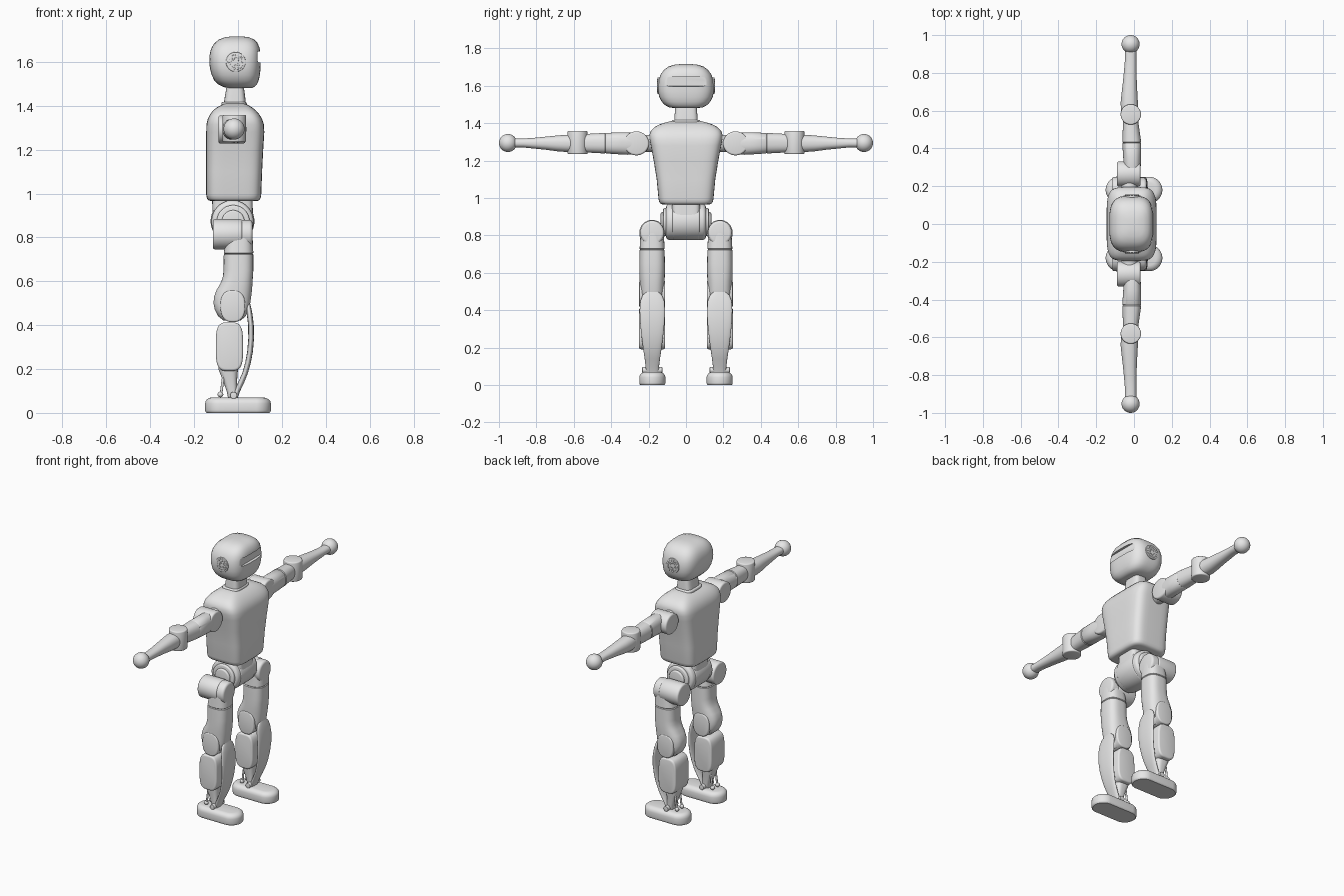
import bpy, bmesh, math
from mathutils import Vector

cube = bpy.data.objects.get("Cube")
if cube:
    bpy.data.objects.remove(cube, do_unlink=True)

# One plain grey for the whole figure
grey = bpy.data.materials.new("plain grey")
grey.use_nodes = True
grey.diffuse_color = (0.8, 0.8, 0.8, 1)
grey.node_tree.nodes["Principled BSDF"].inputs["Base Color"].default_value = (0.8, 0.8, 0.8, 1)

parts = []
STADIUM = 0


def outline(ru, rv, n, count=48):
    """Closed section: superellipse of power n, or a stadium."""
    pts = []
    for i in range(count):
        a = 2 * math.pi * (i + 0.5) / count
        c, s = math.cos(a), math.sin(a)
        if n == STADIUM:
            pts.append((rv * c + math.copysign(ru - rv, c), rv * s))
        else:
            pts.append((math.copysign(abs(c) ** (2 / n), c) * ru,
                        math.copysign(abs(s) ** (2 / n), s) * rv))
    return pts


def finish(name, bm):
    bmesh.ops.recalc_face_normals(bm, faces=bm.faces)
    me = bpy.data.meshes.new(name)
    bm.to_mesh(me)
    bm.free()
    me.materials.append(grey)
    ob = bpy.data.objects.new(name, me)
    bpy.context.collection.objects.link(ob)
    parts.append(ob)
    return ob


def loft(name, axis, rows, n=2, side=1):
    """Skin through rows (t, cu, cv, ru, rv); side -1 mirrors across y."""
    bm = bmesh.new()
    rings = []
    for t, cu, cv, ru, rv in rows:
        ring = []
        for u, v in outline(ru, rv, n):
            u, v = u + cu, v + cv
            x, y, z = {"X": (t, u, v), "Y": (u, t, v), "Z": (u, v, t)}[axis]
            ring.append(bm.verts.new((x, y * side, z)))
        rings.append(ring)
    for a, b in zip(rings, rings[1:]):
        for i in range(len(a)):
            j = (i + 1) % len(a)
            bm.faces.new((a[i], a[j], b[j], b[i]))
    bm.faces.new(rings[0])
    bm.faces.new(rings[-1])
    return finish(name, bm)


def slab(name, axis, t0, t1, cu, cv, ru, rv, n=2, edge=0.008, side=1):
    """Straight prism or cylinder with rounded rims."""
    rows = [(t0 + edge * (1 - math.sin(a)), cu, cv,
             ru - edge * (1 - math.cos(a)), rv - edge * (1 - math.cos(a)))
            for a in (math.pi / 2, math.pi / 3, math.pi / 6, 0)]
    rows += [(t0 + t1 - r[0],) + r[1:] for r in reversed(rows)]
    return loft(name, axis, rows, n, side)


def ball(name, centre, r, side=1):
    bm = bmesh.new()
    bmesh.ops.create_uvsphere(bm, u_segments=32, v_segments=16, radius=r)
    bmesh.ops.translate(bm, verts=bm.verts,
                        vec=(centre[0], centre[1] * side, centre[2]))
    return finish(name, bm)


def spans(rows):
    """Turn (z, x min, x max, half width) into centred section rows."""
    return [(z, (a + b) / 2, 0, (b - a) / 2, w) for z, a, b, w in rows]


# Head with a recessed visor slot
head = loft("head", "Z", spans([
    (1.48, -.04, .06, .06), (1.485, -.065, .073, .09), (1.497, -.09, .086, .113),
    (1.515, -.108, .094, .13), (1.54, -.12, .1, .143), (1.57, -.128, .103, .149),
    (1.6, -.131, .104, .15), (1.63, -.13, .103, .146), (1.66, -.123, .1, .136),
    (1.685, -.108, .09, .118), (1.702, -.087, .074, .095), (1.712, -.06, .05, .065),
    (1.716, -.03, .02, .03)]), n=3.2)
slot = loft("visor_cutter", "X", [(.088, 0, 1.622, .113, .024), (.16, 0, 1.622, .123, .034)], n=STADIUM)
cut = head.modifiers.new("visor", "BOOLEAN")
cut.operation, cut.object, cut.solver = "DIFFERENCE", slot, "EXACT"
bpy.context.view_layer.objects.active = head
bpy.ops.object.modifier_apply(modifier="visor")
parts.remove(slot)
bpy.data.objects.remove(slot, do_unlink=True)

# Neck and collar
loft("neck", "Z", spans([(1.38, -.068, .035, .064), (1.43, -.062, .034, .062),
                         (1.5, -.05, .025, .056)]), n=4)
slab("collar", "Z", 1.395, 1.418, -.018, 0, .058, .075, n=4)

# Torso
loft("torso", "Z", spans([
    (.965, -.122, .085, .122), (.969, -.134, .096, .135), (.978, -.142, .103, .143),
    (.995, -.145, .106, .147), (1.1, -.145, .11, .157), (1.2, -.145, .115, .173),
    (1.28, -.145, .12, .188), (1.315, -.144, .118, .195), (1.34, -.138, .11, .195),
    (1.36, -.128, .098, .188), (1.378, -.114, .082, .17), (1.392, -.097, .065, .145),
    (1.404, -.075, .045, .11), (1.411, -.055, .025, .08)]), n=5)

# Waist and pelvis drum
loft("waist", "Z", spans([(.85, -.115, .07, .075), (.975, -.118, .066, .076)]), n=6)
slab("pelvis", "Y", -.107, .107, -.025, .872, .096, .097, edge=.02)
slab("pelvis_band", "Y", -.072, .072, -.025, .874, .1, .1, edge=.006)

for label, s in (("left", 1), ("right", -1)):
    # Vented ear disc
    slab(f"{label}_ear", "Y", .14, .152, -.01, 1.6, .045, .045, edge=.003, side=s)
    for ring, count in ((.017, 8), (.032, 14)):
        for i in range(count):
            a = 2 * math.pi * i / count
            slab(f"{label}_ear_stud", "Y", .148, .155, -.01 + ring * math.cos(a),
                 1.6 + ring * math.sin(a), .005, .005, edge=.001, side=s)

    # Arm
    slab(f"{label}_shoulder_axle", "Y", .15, .24, -.025, 1.292, .045, .045, side=s)
    slab(f"{label}_shoulder", "X", -.09, .034, .265, 1.292, .067, .064, edge=.01, side=s)
    loft(f"{label}_upper_arm", "Y", [
        (.25, -.01, 1.29, .04, .052), (.31, -.01, 1.291, .046, .06),
        (.35, -.01, 1.292, .047, .059), (.426, -.012, 1.293, .05, .055),
        (.43, -.012, 1.293, .047, .052), (.434, -.012, 1.293, .05, .055),
        (.49, -.015, 1.293, .045, .052), (.56, -.018, 1.293, .038, .048)], n=2.4, side=s)
    slab(f"{label}_elbow", "Z", 1.234, 1.358, -.017, .58, .054, .054, edge=.007, side=s)
    loft(f"{label}_forearm", "Y", [
        (.58, -.022, 1.293, .045, .048), (.64, -.025, 1.292, .046, .046),
        (.69, -.024, 1.292, .042, .042), (.75, -.022, 1.293, .037, .035),
        (.81, -.02, 1.293, .033, .029), (.87, -.018, 1.294, .03, .024),
        (.93, -.018, 1.294, .03, .024)], n=2.3, side=s)
    ball(f"{label}_hand", (-.018, .952, 1.294), .048, side=s)

    # Hip joint
    slab(f"{label}_hip_axle", "Y", .08, .122, -.022, .872, .075, .075, side=s)
    slab(f"{label}_hip_cap", "Y", .1, .135, -.022, .872, .052, .052, side=s)
    slab(f"{label}_hip_motor", "X", -.115, .02, .181, .814, .069, .069, edge=.01, side=s)
    slab(f"{label}_thigh_top", "X", -.03, .066, .181, .814, .064, .066, edge=.014, side=s)

    # Thigh with a seam groove, swelling back into the knee
    thigh = [(.815, -.05, .066, .062), (.729, -.065, .07, .067), (.725, -.061, .066, .063),
             (.721, -.065, .07, .067), (.65, -.066, .07, .068), (.62, -.069, .068, .068),
             (.59, -.08, .066, .068), (.56, -.098, .064, .067), (.53, -.109, .06, .066),
             (.5, -.112, .056, .065), (.47, -.106, .05, .063), (.44, -.09, .035, .058),
             (.42, -.065, .01, .045)]
    loft(f"{label}_thigh", "Z", [(z, (a + b) / 2, .181, (b - a) / 2, w)
                                 for z, a, b, w in thigh], n=2.8, side=s)
    slab(f"{label}_knee", "Y", .111, .25, -.024, .487, .056, .073, n=2.5, edge=.008, side=s)

    # Calf motor, shin strut and curved front shell
    slab(f"{label}_calf_motor", "Y", .111, .251, -.039, .302, .062, .111, n=3.6, edge=.01, side=s)
    loft(f"{label}_shin", "Z", [
        (.07, -.024, .18, .022, .03), (.1, -.028, .18, .024, .033),
        (.15, -.037, .18, .033, .036), (.2, -.045, .18, .045, .045),
        (.26, -.045, .18, .045, .05)], n=3, side=s)
    loft(f"{label}_shin_shell", "Z", [
        (.07, -.015, .18, .014, .034), (.1, -.004, .18, .014, .036),
        (.14, .015, .18, .014, .041), (.18, .032, .18, .013, .047),
        (.23, .046, .18, .013, .054), (.28, .055, .18, .013, .06),
        (.34, .06, .18, .013, .066), (.4, .059, .18, .013, .068),
        (.45, .053, .18, .013, .064), (.48, .049, .18, .011, .052),
        (.5, .047, .18, .008, .03)], n=2.4, side=s)

    # Ankle axle and push rods
    slab(f"{label}_ankle", "Y", .126, .234, -.02, .08, .016, .016, edge=.003, side=s)
    for y in (.155, .205):
        ball(f"{label}_rod_end", (-.08, y, .084), .013, side=s)
        loft(f"{label}_push_rod", "Z", [(.08, -.078, y, .006, .006),
                                        (.22, -.06, y, .006, .006)], side=s)

    # Foot
    loft(f"{label}_foot", "Z", [
        (0, 0, .18, .143, .063), (.004, 0, .18, .148, .068), (.012, 0, .18, .15, .07),
        (.042, 0, .18, .15, .07), (.054, 0, .18, .147, .067), (.062, -.001, .18, .14, .06),
        (.068, -.002, .18, .13, .05), (.07, -.003, .18, .12, .04)], n=STADIUM, side=s)

# Smooth shading with crisp edges
bpy.ops.object.select_all(action="DESELECT")
for ob in parts:
    ob.select_set(True)
bpy.context.view_layer.objects.active = parts[0]
bpy.ops.object.shade_smooth_by_angle(angle=math.radians(38))
